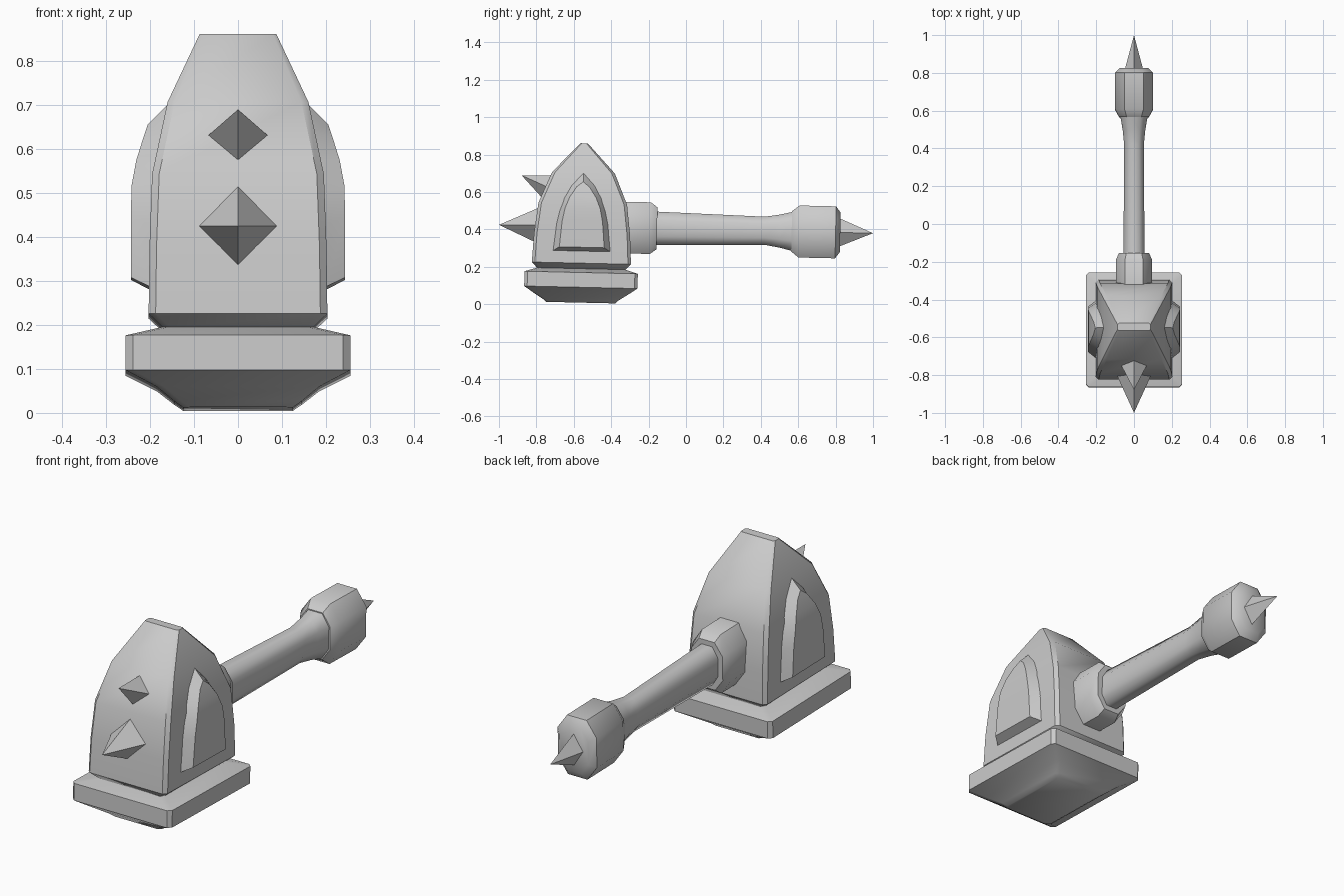
import bpy, bmesh, math
from mathutils import Matrix, Vector

if "Cube" in bpy.data.objects:
    bpy.data.objects.remove(bpy.data.objects["Cube"])

# The whole hammer leans slightly about the x axis
PIVOT = Vector((0, 0, 0.4025))
TILT = (Matrix.Translation(PIVOT) @ Matrix.Rotation(math.radians(-1.3), 4, 'X')
        @ Matrix.Translation(-PIVOT))
CY = -0.555  # centre of the head


def make(name, verts, faces, smooth=None):
    mesh = bpy.data.meshes.new(name)
    bm = bmesh.new()
    vs = [bm.verts.new(TILT @ Vector(v)) for v in verts]
    for f in faces:
        bm.faces.new([vs[i] for i in f])
    bmesh.ops.remove_doubles(bm, verts=bm.verts, dist=1e-5)
    bmesh.ops.recalc_face_normals(bm, faces=bm.faces)
    bm.to_mesh(mesh)
    bm.free()
    ob = bpy.data.objects.new(name, mesh)
    bpy.context.collection.objects.link(ob)
    if smooth:
        bpy.ops.object.select_all(action='DESELECT')
        ob.select_set(True)
        bpy.context.view_layer.objects.active = ob
        bpy.ops.object.shade_smooth_by_angle(angle=math.radians(smooth))
    return ob


def loft(name, rings, smooth):
    n = len(rings[0])
    verts = [p for r in rings for p in r]
    faces = [(k * n + i, k * n + (i + 1) % n, (k + 1) * n + (i + 1) % n, (k + 1) * n + i)
             for k in range(len(rings) - 1) for i in range(n)]
    faces += [tuple(range(n)), tuple(range(len(verts) - n, len(verts)))]
    return make(name, verts, faces, smooth)


def corner_loop(a, b, ca, cb):
    """Rectangle of half sizes a, b with cut corners."""
    return [(a, -b + cb), (a, b - cb), (a - ca, b), (-a + ca, b),
            (-a, b - cb), (-a, -b + cb), (-a + ca, -b), (a - ca, -b)]


def head_ring(z, hx, hy):
    c = min(0.016, hy * 0.4)
    return [(x, CY + y, z) for x, y in corner_loop(hx, hy, c, c)]


def shaft_ring(y, hx, hz):
    return [(x, y, 0.4025 + z) for x, z in corner_loop(hx, hz, hx * 0.5, hz * 0.5)]


# Head body and stepped striking base
loft("head_body", [head_ring(*r) for r in [
    (0.176, .17, .235), (0.207, .203, .265), (0.36, .201, .257),
    (0.525, .195, .237), (0.69, .16, .168), (0.848, .087, .02)]], 35)
loft("head_base", [head_ring(*r) for r in [
    (-0.004, .125, .185), (0.010, .145, .2), (0.042, .185, .25),
    (0.078, .255, .303), (0.157, .255, .303), (0.178, .17, .235)]], 30)

# Raised arched panels: rows of (outer half width, z, x), (inner half width, z, x)
rows = [((.155, .270, .199), (.120, .292, .243)),
        ((.140, .410, .196), (.108, .430, .243)),
        ((.122, .490, .193), (.094, .500, .242)),
        ((.100, .555, .185), (.070, .560, .231)),
        ((.062, .625, .170), (.034, .615, .214)),
        ((0, .692, .156), (0, .642, .205))]
for side, label in ((1, "right"), (-1, "left")):
    verts, faces = [], [(0, 1, 2, 3)]
    for (ow, oz, ox), (iw, iz, ix) in rows:
        verts += [(side * x, CY + y, z) for y, z, x in
                  ((-ow, oz, ox), (-iw, iz, ix), (iw, iz, ix), (ow, oz, ox))]
    for k in range(0, 4 * (len(rows) - 1), 4):
        faces += [(k + j, k + j + 1, k + j + 5, k + j + 4) for j in range(3)]
    make(label + "_arch_panel", verts, faces, 22)

# Handle, its collar and the pommel
loft("handle_collar", [shaft_ring(*r) for r in [
    (-0.34, .095, .138), (-0.19, .095, .138), (-0.155, .08, .112)]], 40)
loft("handle", [shaft_ring(*r) for r in [
    (-0.20, .056, .09), (0.42, .052, .075), (0.50, .060, .088), (0.58, .074, .107)]], 60)
loft("pommel", [shaft_ring(*r) for r in [
    (0.565, .078, .108), (0.605, .1, .139), (0.80, .1, .139), (0.825, .075, .105)]], 40)


# Four-sided spikes
def spike(name, top, bottom, half_x, tip):
    mid = (Vector(top) + Vector(bottom)) / 2
    verts = [top, mid + Vector((half_x, 0, 0)), bottom, mid - Vector((half_x, 0, 0)), tip]
    make(name, verts, [(0, 1, 2, 3)] + [(i, (i + 1) % 4, 4) for i in range(4)])


spike("front_lower_spike", (0, -.785, .500), (0, -.803, .313), .094, (0, -1, .402))
spike("front_upper_spike", (0, -.722, .673), (0, -.768, .546), .072, (0, -.885, .669))
spike("pommel_spike", (0, .82, .478), (0, .82, .327), .048, (0, 1, .4025))
